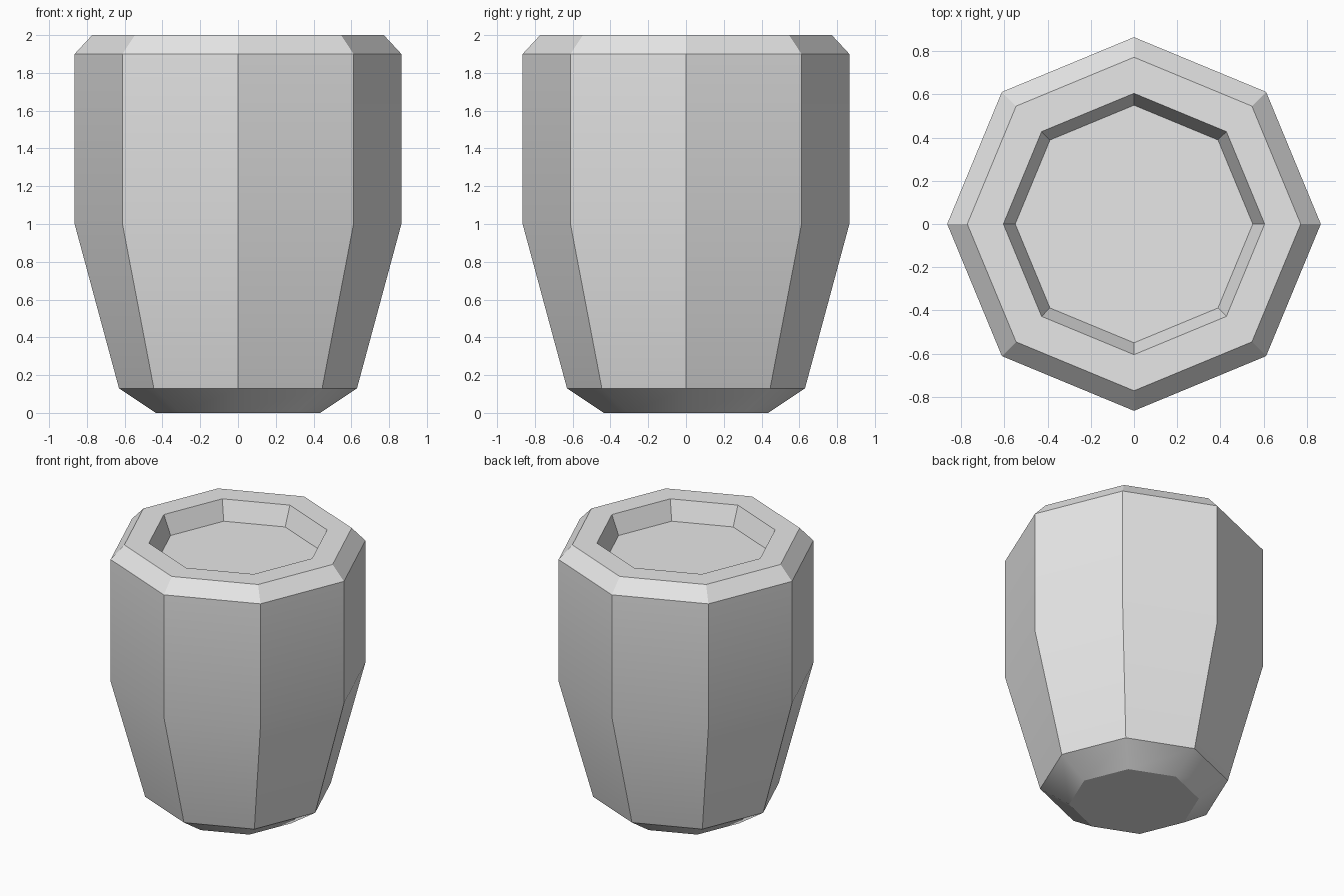
import bpy
import bmesh
import math

default = bpy.data.objects.get("Cube")
if default:
    bpy.data.objects.remove(default, do_unlink=True)

SIDES = 8

# Single plain grey material
grey = bpy.data.materials.new("light_grey")
grey.use_nodes = True
colour = (0.8, 0.8, 0.8, 1.0)
grey.diffuse_color = colour
grey.node_tree.nodes["Principled BSDF"].inputs["Base Color"].default_value = colour


def lathe(name, profile, sides):
    """Stack polygon rings along a (radius, height) profile and cap both ends."""
    bm = bmesh.new()
    rings = []
    for radius, z in profile:
        angles = [math.tau * i / sides for i in range(sides)]
        rings.append([bm.verts.new((radius * math.cos(a), radius * math.sin(a), z))
                      for a in angles])
    for low, high in zip(rings, rings[1:]):
        for i in range(sides):
            j = (i + 1) % sides
            bm.faces.new((low[i], low[j], high[j], high[i]))
    bm.faces.new(reversed(rings[0]))
    bm.faces.new(rings[-1])
    bmesh.ops.recalc_face_normals(bm, faces=bm.faces)
    mesh = bpy.data.meshes.new(name)
    bm.to_mesh(mesh)
    bm.free()
    obj = bpy.data.objects.new(name, mesh)
    bpy.context.collection.objects.link(obj)
    return obj


# Tapered octagonal pot: foot, flared body, chamfered rim, recessed top
pot = lathe("octagonal_pot", [
    (0.435, 0.0),
    (0.63, 0.13),
    (0.865, 1.0),
    (0.865, 1.9),
    (0.772, 2.0),
    (0.605, 2.0),
    (0.55, 1.86),
], SIDES)
pot.data.materials.append(grey)

bpy.ops.object.select_all(action="DESELECT")
pot.select_set(True)
bpy.context.view_layer.objects.active = pot
bpy.ops.object.shade_smooth_by_angle(angle=math.radians(30))
